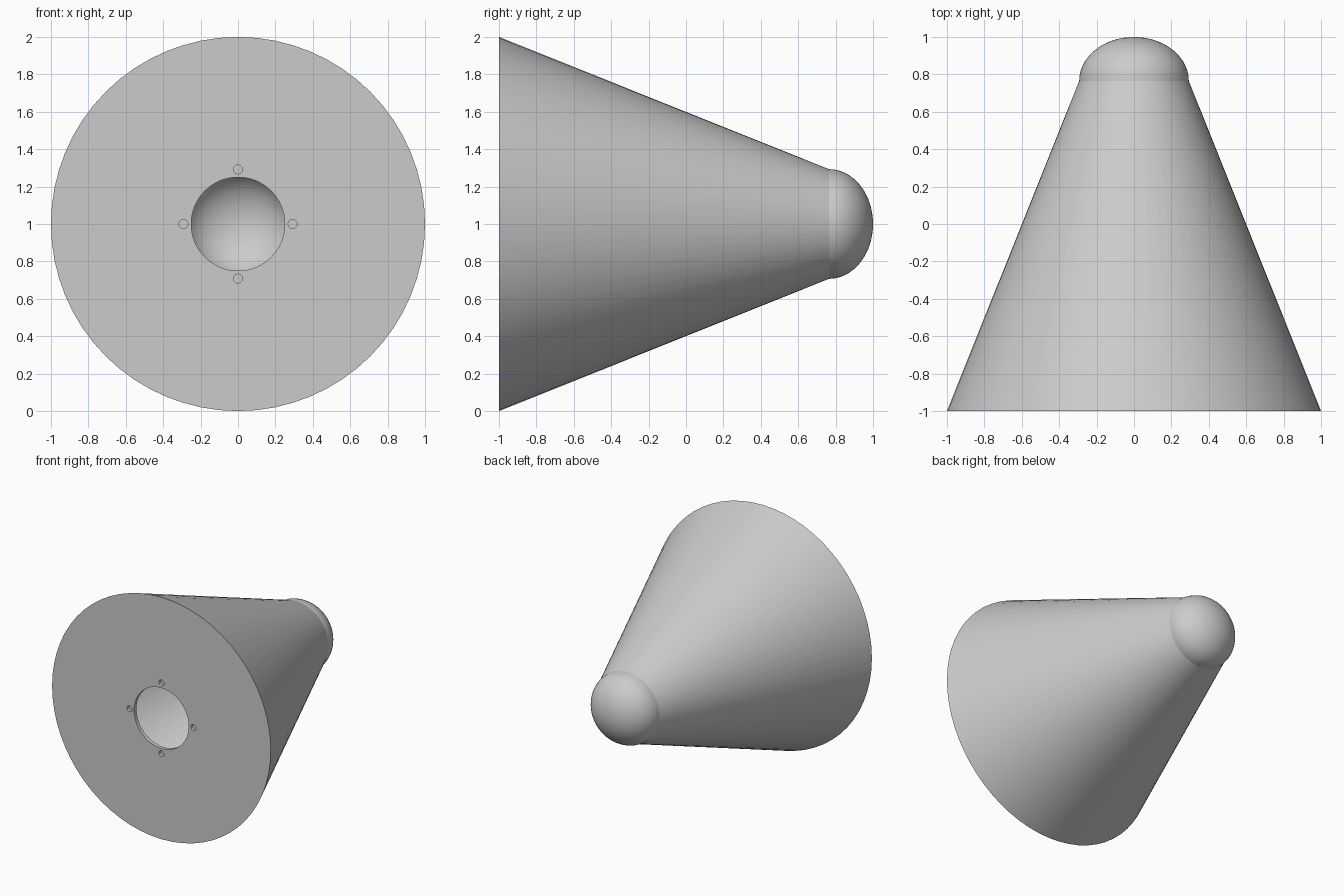
import bpy, bmesh, math
from mathutils import Matrix, Vector

cube = bpy.data.objects.get("Cube")
if cube:
    bpy.data.objects.remove(cube, do_unlink=True)

AXIS_Z = 1.0
FRONT = -1.0
SHELL = 0.01
JOIN_Y, JOIN_R = 0.765, 0.293

grey = bpy.data.materials.new("plain_grey")
grey.use_nodes = True
grey.diffuse_color = (0.6, 0.6, 0.6, 1)
grey.node_tree.nodes["Principled BSDF"].inputs["Base Color"].default_value = grey.diffuse_color


def add_object(name, bm):
    mesh = bpy.data.meshes.new(name)
    bm.to_mesh(mesh)
    bm.free()
    mesh.materials.append(grey)
    obj = bpy.data.objects.new(name, mesh)
    bpy.context.collection.objects.link(obj)
    return obj


def smooth(obj):
    bpy.ops.object.select_all(action="DESELECT")
    obj.select_set(True)
    bpy.context.view_layer.objects.active = obj
    bpy.ops.object.shade_smooth_by_angle(angle=math.radians(30))


def lathe(name, profile, closed=True, steps=64):
    """Spin (radius, y) points about the lengthwise axis."""
    bm = bmesh.new()
    verts = [bm.verts.new((0, y, AXIS_Z + r)) for r, y in profile]
    pairs = list(zip(verts, verts[1:]))
    if closed:
        pairs.append((verts[-1], verts[0]))
    edges = [bm.edges.new(p) for p in pairs]
    bmesh.ops.spin(bm, geom=verts + edges, cent=(0, 0, AXIS_Z), axis=(0, 1, 0),
                   angle=math.tau, steps=steps, use_duplicate=False)
    bmesh.ops.remove_doubles(bm, verts=bm.verts, dist=0.0001)
    bmesh.ops.recalc_face_normals(bm, faces=bm.faces)
    return add_object(name, bm)


def dome_arc(inset, count=14):
    """Quarter ellipse from the rim to the tip."""
    arc = []
    for i in range(count + 1):
        a = math.pi / 2 * i / count
        arc.append(((JOIN_R - inset) * math.cos(a),
                    JOIN_Y + (1 - JOIN_Y - inset) * math.sin(a)))
    return arc


# Hollow tapered body
cone = lathe("cone_shell", [(1.0, FRONT), (JOIN_R, JOIN_Y),
                            (JOIN_R - SHELL, JOIN_Y), (1.0 - SHELL, FRONT)])
smooth(cone)

# Hollow rounded tip
dome = lathe("dome_tip", dome_arc(0) + dome_arc(SHELL)[::-1])
smooth(dome)

# Front plate with a round opening
plate = lathe("front_plate", [(0.25, FRONT), (0.995, FRONT),
                              (0.98, FRONT + 0.03), (0.25, FRONT + 0.03)])

# Four shallow screw holes around the opening
bm = bmesh.new()
for i in range(4):
    a = math.pi / 2 * i
    spot = Vector((0.292 * math.cos(a), FRONT, AXIS_Z + 0.292 * math.sin(a)))
    bmesh.ops.create_cone(bm, cap_ends=True, segments=24, radius1=0.024,
                          radius2=0.024, depth=0.05,
                          matrix=Matrix.Translation(spot) @ Matrix.Rotation(math.pi / 2, 4, "X"))
cutter = add_object("screw_hole_cutter", bm)
cutter.hide_render = True
cutter.hide_set(True)
cut = plate.modifiers.new("screw_holes", "BOOLEAN")
cut.operation = "DIFFERENCE"
cut.solver = "EXACT"
cut.object = cutter
bpy.ops.object.select_all(action="DESELECT")
plate.select_set(True)
bpy.context.view_layer.objects.active = plate
bpy.ops.object.modifier_apply(modifier=cut.name)
bpy.data.objects.remove(cutter, do_unlink=True)
smooth(plate)
